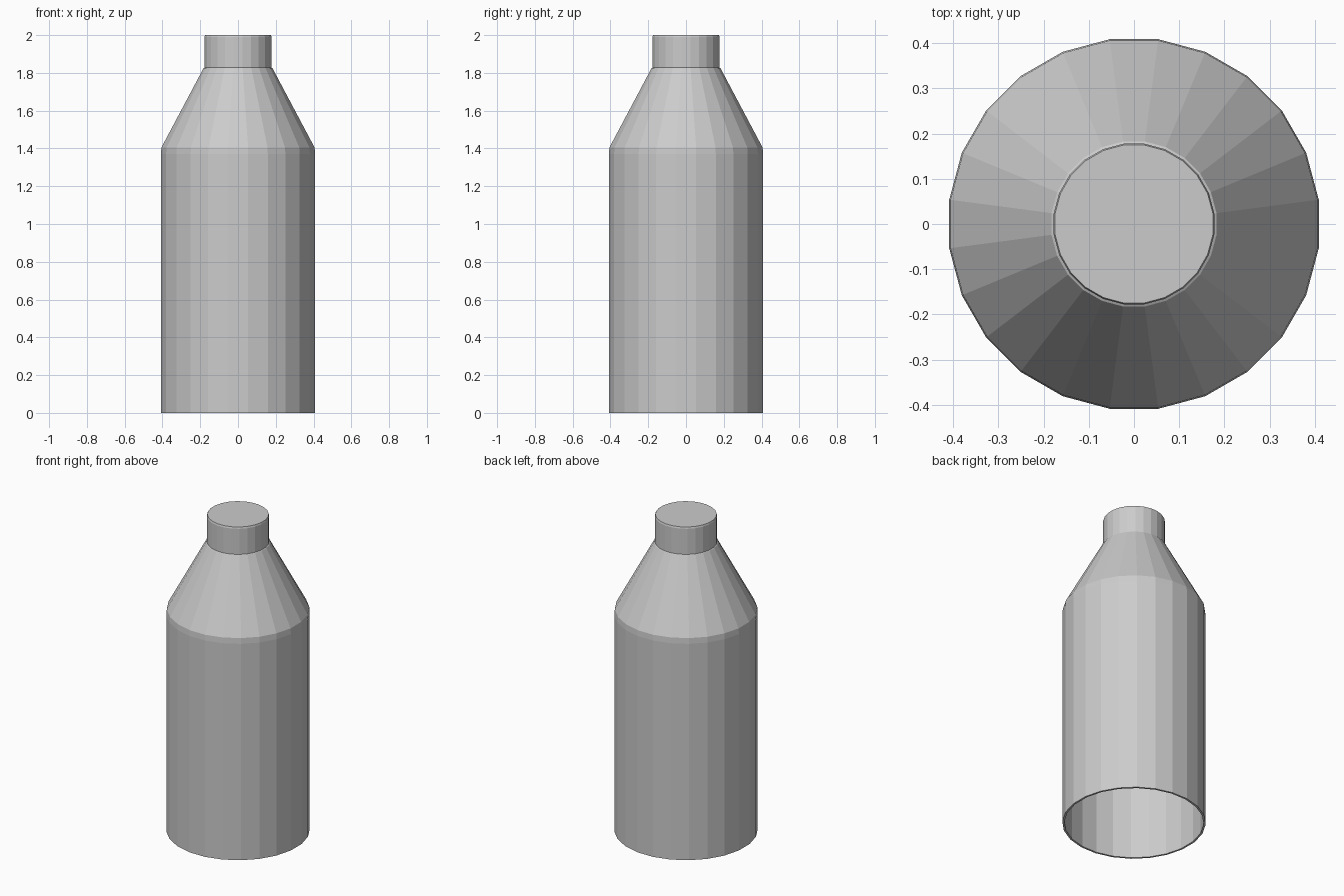
import bpy
import bmesh
from math import cos, sin, tau

if "Cube" in bpy.data.objects:
    bpy.data.objects.remove(bpy.data.objects["Cube"])


def lathe(name, profile, sides, offset=0.5, wall=0.0, cap_top=False):
    """Spin a list of (radius, z) points into a flat-faced shell."""
    bm = bmesh.new()
    rings = []
    for r, z in profile:
        rings.append([bm.verts.new((r * cos(tau * (i + offset) / sides),
                                    r * sin(tau * (i + offset) / sides), z))
                      for i in range(sides)])
    for low, high in zip(rings, rings[1:]):
        for i in range(sides):
            j = (i + 1) % sides
            bm.faces.new((low[i], low[j], high[j], high[i]))
    if cap_top:
        bm.faces.new(rings[-1])
    mesh = bpy.data.meshes.new(name)
    bm.to_mesh(mesh)
    bm.free()
    obj = bpy.data.objects.new(name, mesh)
    bpy.context.collection.objects.link(obj)
    if wall:
        mod = obj.modifiers.new("wall", 'SOLIDIFY')
        mod.thickness = wall
        mod.offset = -1
    return obj


# Hollow body with open base and sloping shoulder
lathe("bottle_body",
      [(0.412, 0.0), (0.412, 1.37), (0.409, 1.405), (0.184, 1.825), (0.175, 1.83)],
      24, wall=0.012)

# Short closed cap on the neck
lathe("bottle_cap", [(0.179, 1.825), (0.179, 1.99), (0.176, 2.0)],
      24, wall=0.01, cap_top=True)
